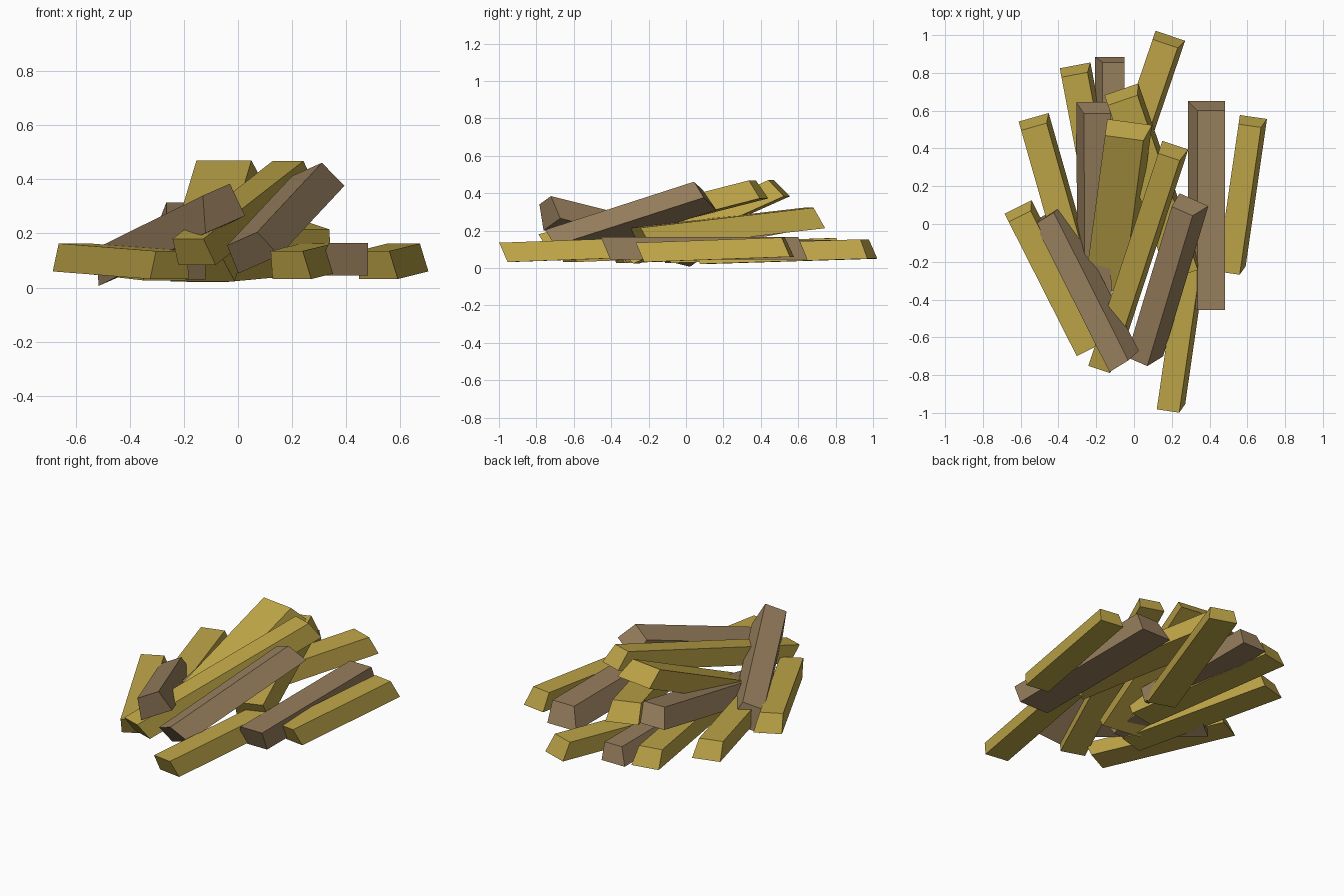
import bpy, bmesh
from math import sin, cos, radians
from mathutils import Vector

if "Cube" in bpy.data.objects:
    bpy.data.objects.remove(bpy.data.objects["Cube"])


def material(name, rgb):
    m = bpy.data.materials.new(name)
    m.diffuse_color = (*rgb, 1)
    m.use_nodes = True
    m.node_tree.nodes["Principled BSDF"].inputs["Base Color"].default_value = m.diffuse_color
    return m


OLIVE = material("olive_wood", (0.52, 0.38, 0.065))
BROWN = material("brown_wood", (0.31, 0.21, 0.11))


def log(name, front, back, w, h, mat, left=0.0, right=0.025, roll=0, slant=0.045):
    """Split log with slanted ends; front/back are the ends of the top face's centre line."""
    f, b = Vector(front), Vector(back)
    axis = (b - f).normalized()
    side = axis.cross(Vector((0, 0, 1))).normalized()
    up = side.cross(axis)
    r = radians(roll)
    side, up = side * cos(r) + up * sin(r), up * cos(r) - side * sin(r)
    drop = axis * slant - up * h
    bm = bmesh.new()
    ends = [[bm.verts.new(p + side * s + d) for s, d in (
        (-w / 2, Vector()), (w / 2, Vector()),
        (w / 2 + right, drop), (-w / 2 - left, drop))] for p in (f, b)]
    for ring in ends:
        bm.faces.new(ring)
    for i in range(4):
        j = (i + 1) % 4
        bm.faces.new((ends[0][i], ends[0][j], ends[1][j], ends[1][i]))
    bmesh.ops.recalc_face_normals(bm, faces=bm.faces)
    me = bpy.data.meshes.new(name)
    bm.to_mesh(me)
    bm.free()
    me.materials.append(mat)
    bpy.context.collection.objects.link(bpy.data.objects.new(name, me))


# Bottom layer, olive
log("log_far_right", (0.50, -0.26, 0.135), (0.613, 0.52, 0.163), 0.12, 0.105, OLIVE)
log("log_front_right", (0.18, -0.99, 0.135), (0.293, -0.21, 0.163), 0.12, 0.105, OLIVE)
log("log_far_left", (-0.245, -0.67, 0.135), (-0.605, 0.04, 0.163), 0.13, 0.105, OLIVE, right=0.03)
log("log_left", (-0.27, -0.40, 0.13), (-0.53, 0.515, 0.16), 0.14, 0.105, OLIVE)
log("log_back_left", (-0.137, -0.145, 0.13), (-0.315, 0.79, 0.16), 0.14, 0.105, OLIVE)
log("log_back_right", (-0.14, 0.06, 0.125), (0.165, 0.955, 0.153), 0.14, 0.105, OLIVE)

# Bottom layer, brown
log("brown_log_right", (0.408, -0.455, 0.165), (0.408, 0.60, 0.165), 0.145, 0.12, BROWN, 0.05, 0, slant=0.05)
log("brown_log_back", (-0.108, 0.0, 0.15), (-0.108, 0.855, 0.15), 0.116, 0.10, BROWN, 0.04, 0, slant=0.03)

# Leaning logs, olive
log("leaning_log_cross", (0.26, -0.27, 0.215), (-0.06, 0.655, 0.322), 0.165, 0.115, OLIVE)
log("leaning_log_wide", (-0.16, -0.35, 0.11), (-0.052, 0.455, 0.47), 0.205, 0.115, OLIVE, right=0.035)
log("leaning_log_long", (-0.185, -0.77, 0.18), (0.185, 0.355, 0.468), 0.12, 0.11, OLIVE)

# Leaning logs, brown
log("brown_leaning_back", (-0.19, -0.38, 0.135), (-0.195, 0.585, 0.315), 0.14, 0.115, BROWN, 0.04, 0, slant=0.04)
log("brown_leaning_left", (-0.08, -0.753, 0.362), (-0.475, 0.03, 0.167), 0.125, 0.13, BROWN, 0.03, 0.028, 21)
log("brown_leaning_right", (0.015, -0.728, 0.18), (0.255, 0.068, 0.437), 0.13, 0.12, BROWN, 0.03, 0.02, 23)
